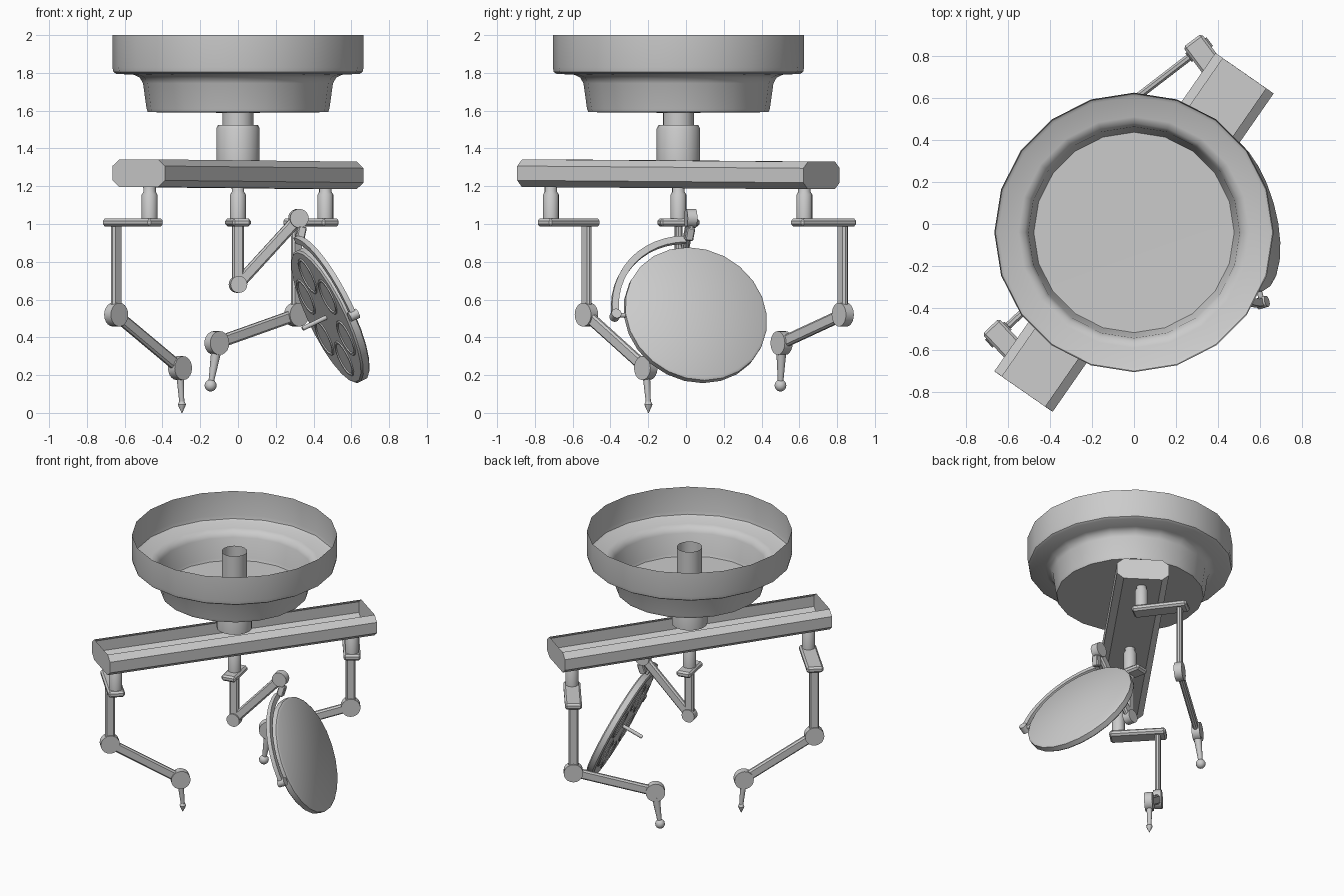
import bpy, bmesh
from math import pi, cos, sin, radians
from mathutils import Vector as V, Matrix

if "Cube" in bpy.data.objects:
    bpy.data.objects.remove(bpy.data.objects["Cube"])


def frame(origin, x, z):
    """Matrix placing local x / z along the given world directions."""
    z = V(z).normalized()
    x = V(x)
    x = (x - z * x.dot(z)).normalized()
    y = z.cross(x)
    m = Matrix((x, y, z)).transposed().to_4x4()
    m.translation = V(origin)
    return m


def finish(name, bm, smooth=True, angle=35):
    bmesh.ops.recalc_face_normals(bm, faces=bm.faces)
    me = bpy.data.meshes.new(name)
    bm.to_mesh(me)
    bm.free()
    ob = bpy.data.objects.new(name, me)
    bpy.context.collection.objects.link(ob)
    bpy.ops.object.select_all(action='DESELECT')
    ob.select_set(True)
    bpy.context.view_layer.objects.active = ob
    if smooth:
        bpy.ops.object.shade_smooth_by_angle(angle=radians(angle))
    return ob


def lathe(name, profile, n, m, angle=35):
    """Revolve (r, z) points about the local z axis of matrix m."""
    bm = bmesh.new()
    vs = [bm.verts.new((r, 0, z)) for r, z in profile]
    es = [bm.edges.new(p) for p in zip(vs, vs[1:])]
    bmesh.ops.spin(bm, geom=vs + es, cent=(0, 0, 0), axis=(0, 0, 1),
                   angle=2 * pi, steps=n, use_duplicate=False)
    bmesh.ops.remove_doubles(bm, verts=bm.verts, dist=1e-4)
    bm.transform(m)
    return finish(name, bm, angle=angle)


def rod(name, p, q, r1, r2=None, n=12):
    p, q = V(p), V(q)
    d = q - p
    x = V((1, 0, 0)) if abs(d.normalized().x) < .9 else V((0, 1, 0))
    r2 = r1 if r2 is None else r2
    return lathe(name, [(0, 0), (r1, 0), (r2, d.length), (0, d.length)], n, frame(p, x, d))


def beam(name, p, q, axis, w_axis, w_other, ext=0, bevel=.01):
    """Bevelled box from p to q, w_axis wide along axis."""
    p, q = V(p), V(q)
    d = q - p
    bm = bmesh.new()
    bmesh.ops.create_cube(bm, size=1)
    bmesh.ops.scale(bm, vec=(w_axis, w_other, d.length + 2 * ext), verts=bm.verts)
    bmesh.ops.bevel(bm, geom=bm.edges[:], offset=bevel, segments=1, affect='EDGES')
    bm.transform(frame((p + q) / 2, axis, d))
    return finish(name, bm, smooth=False)


def joint(name, c, axis, r, depth=.052):
    c, h = V(c), V(axis).normalized() * depth / 2
    return rod(name, c - h, c + h, r, n=20)


UP, X = V((0, 0, 1)), V((1, 0, 0))
C = V((0, -.04, 0))

# ceiling bowl, open at the top
lathe("ceiling_bowl", [(.665, 2), (.665, 1.83), (.66, 1.805), (.645, 1.795), (.55, 1.79),
                       (.52, 1.775), (.503, 1.745), (.484, 1.61), (.477, 1.592), (0, 1.588)],
      20, frame(C, X, UP))
# central pole with collar
lathe("pole", [(.082, 1.88), (.082, 1.525), (.105, 1.525), (.115, 1.505), (.115, 1.335), (0, 1.335)],
      20, frame(C, X, UP))

# long octagonal trough, open along its top
bm = bmesh.new()
sec = [(.125, .073), (.169, .038), (.169, -.038), (.125, -.073)]
sec += [(-a, b) for a, b in reversed(sec)]
rings = [[bm.verts.new((a, b, s * .922)) for a, b in sec] for s in (-1, 1)]
for i in range(7):
    bm.faces.new((rings[0][i], rings[0][i + 1], rings[1][i + 1], rings[1][i]))
for r in rings:
    bm.faces.new(r)
bar_dir = V((1.052, 1.515, -.012))
bm.transform(frame(C + V((0, 0, 1.263)), (-bar_dir.y, bar_dir.x, 0), bar_dir))
finish("trough_bar", bm, smooth=False)


def hanger(name, stud):
    lathe(name + "_stud", [(.033, 1.21), (.033, 1.17), (.042, 1.155), (.042, 1.02), (0, 1.02)],
          16, frame((stud[0], stud[1], 0), X, UP))


def tool_arm(name, stud, elbow, wrist):
    """Stud, crank plate, upright, elbow, forearm and wrist."""
    hanger(name, stud)
    s, e, w = V((*stud, 1.008)), V((*elbow, 1.008)), V(wrist)
    axis = e - s
    beam(name + "_crank", s, e, UP, .042, .11, ext=.055, bevel=.012)
    k = V((*elbow, .52))
    beam(name + "_upright", k, e, axis, .034, .064)
    joint(name + "_elbow", k, axis, .063)
    beam(name + "_forearm", k, w, axis, .034, .064)
    joint(name + "_wrist", w, axis, .063)


# left front arm with pointed tool
tool_arm("left_arm", (-.468, -.715), (-.645, -.527), (-.307, -.213, .237))
tip = V((-.297, -.199, 0))
rod("left_tool_shaft", (-.307, -.21, .2), tip + UP * .05, .02, .013)
lathe("left_tool_tip", [(0, .062), (.014, .06), (.021, .045), (.018, .035), (.002, 0), (0, 0)],
      12, frame(tip, X, UP))

# right back arm with ball tool
tool_arm("right_arm", (.463, .627), (.31, .83), (-.112, .506, .37))
ball = V((-.145, .5, .145))
rod("right_tool_shaft", (-.115, .505, .33), ball, .027, .013)
lathe("right_tool_ball", [(.032 * sin(t * pi / 8), -.032 * cos(t * pi / 8)) for t in range(9)],
      14, frame(ball, X, UP), 60)

# centre arm carrying the lamp
hanger("lamp_arm", (0, -.04))
top = V((.32, .025, 1.03))
knee = V((0, -.04, .68))
axis = V((-.2, .98, 0)).normalized()
hub = C + UP * 1.008
beam("lamp_arm_plate", hub - axis * .105, hub + axis * .105, UP, .042, .1, bevel=.012)
beam("lamp_arm_upright", knee, hub, axis, .034, .063)
joint("lamp_arm_knee", knee, axis, .045)
beam("lamp_arm_forearm", knee, top, axis, .034, .063)
joint("lamp_arm_shoulder", top, axis, .05)

# lamp dish with six recessed cups
c = V((.49, .049, .517))
n = V((-.872, -.25, -.42)).normalized()
v = V((.276, -.961, 0)).normalized()
u = v.cross(n) * -1
dish_m = frame(c, v, n)
dish = lathe("lamp_dish", [(0, -.027), (.375, -.027), (.388, -.018), (.388, .018),
                           (.378, .027), (0, .027)], 24, dish_m)
for i in range(6):
    a = pi / 2 + i * pi / 3
    m = frame(c + (v * cos(a) + u * sin(a)) * .24, v, n)
    cut = lathe("cup_cutter", [(0, .005), (.07, .005), (.095, .05), (0, .05)], 16, m)
    cut.hide_render = True
    mod = dish.modifiers.new("cup", 'BOOLEAN')
    mod.operation, mod.solver, mod.object = 'DIFFERENCE', 'EXACT', cut
    bpy.context.view_layer.objects.active = dish
    bpy.ops.object.modifier_apply(modifier=mod.name)
    bpy.data.objects.remove(cut)
    lathe("lamp_ring_%d" % (i + 1), [(.104, .025), (.1, .033), (.09, .033), (.084, .025)], 16, m)
rod("lamp_handle", c + n * .02, c + n * .17, .012)

# quarter-circle bracket around the dish
bm = bmesh.new()
prev = None
for i in range(13):
    a = pi / 2 * i / 12
    d = v * cos(a) + u * sin(a)
    ring = [bm.verts.new(c + d * (.44 + x) + n * y)
            for x, y in ((-.018, -.014), (.018, -.014), (.018, .014), (-.018, .014))]
    if prev:
        for j in range(4):
            bm.faces.new((prev[j], prev[j - 1], ring[j - 1], ring[j]))
    else:
        bm.faces.new(ring)
    prev = ring
bm.faces.new(prev)
finish("lamp_bracket", bm)
joint("bracket_pivot", c + v * .44, n, .027, .05)
rod("bracket_pin", c + v * .37, c + v * .44, .013)
rod("bracket_neck", top, (.335, .022, .96), .02)
beam("bracket_block", (.34, .025, .985), (.325, .012, .915), axis, .045, .045, bevel=.006)
